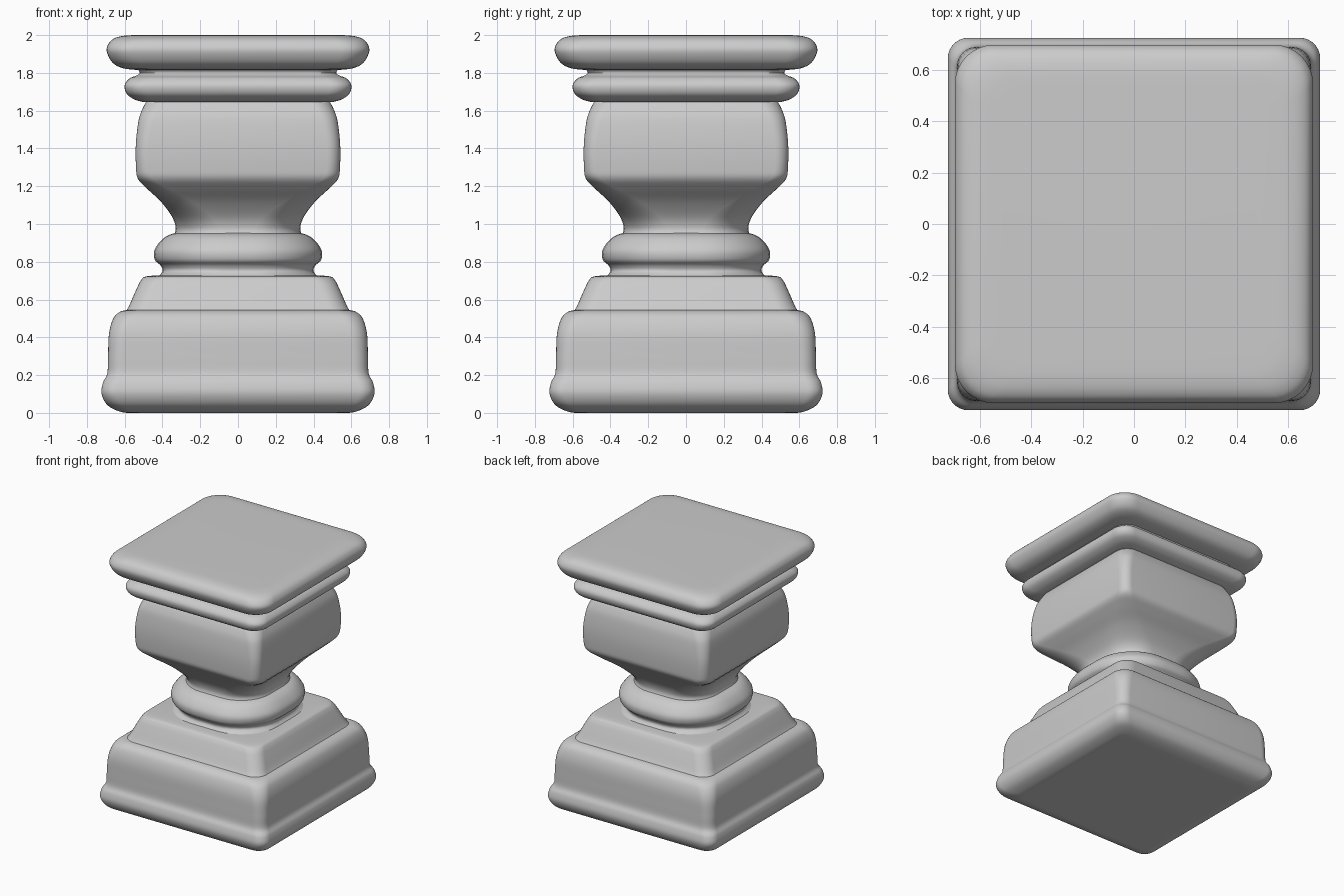
import bpy, bmesh, math

cube = bpy.data.objects.get("Cube")
if cube:
    bpy.data.objects.remove(cube, do_unlink=True)

stone = bpy.data.materials.new("grey stone")
stone.use_nodes = True
colour = (0.6, 0.6, 0.6, 1)
stone.diffuse_color = colour
stone.node_tree.nodes["Principled BSDF"].inputs["Base Color"].default_value = colour

ARC, STEPS = 8, 5


def smooth_profile(points):
    """Catmull-Rom curve through (height, half width, corner radius) points."""
    ext = [points[0]] + points + [points[-1]]
    out = []
    for a, b, c, d in zip(ext, ext[1:], ext[2:], ext[3:]):
        for k in range(STEPS):
            t = k / STEPS
            out.append([0.5 * (2 * q + (r - p) * t + (2 * p - 5 * q + 4 * r - s) * t * t
                               + (3 * q - p - 3 * r + s) * t ** 3)
                        for p, q, r, s in zip(a, b, c, d)])
    return out + [points[-1]]


def rounded_square(bm, z, half, radius):
    """One ring of vertices with four rounded corners."""
    ring = []
    for corner in range(4):
        mid = math.pi / 4 + corner * math.pi / 2
        cx = math.copysign(half - radius, math.cos(mid))
        cy = math.copysign(half - radius, math.sin(mid))
        for i in range(ARC + 1):
            a = mid + (i / ARC - 0.5) * math.pi / 2
            ring.append(bm.verts.new((cx + radius * math.cos(a), cy + radius * math.sin(a), z)))
    return ring


def moulding(name, points):
    """Loft rounded squares along a profile and close both ends."""
    bm = bmesh.new()
    rings = [rounded_square(bm, *p) for p in smooth_profile(points)]
    n = len(rings[0])
    for low, high in zip(rings, rings[1:]):
        for i in range(n):
            j = (i + 1) % n
            bm.faces.new((low[i], low[j], high[j], high[i]))
    bm.faces.new(rings[0][::-1])
    bm.faces.new(rings[-1])
    mesh = bpy.data.meshes.new(name)
    bm.to_mesh(mesh)
    bm.free()
    mesh.materials.append(stone)
    obj = bpy.data.objects.new(name, mesh)
    bpy.context.collection.objects.link(obj)
    bpy.ops.object.select_all(action="DESELECT")
    obj.select_set(True)
    bpy.context.view_layer.objects.active = obj
    bpy.ops.object.shade_smooth_by_angle(angle=math.radians(40))


# Base: rounded foot flowing into a square block
moulding("base_block", [
    (0, 0.56, 0.08), (0.005, 0.62, 0.08), (0.04, 0.69, 0.08), (0.1, 0.722, 0.08),
    (0.16, 0.715, 0.08), (0.21, 0.692, 0.08), (0.3, 0.688, 0.08), (0.42, 0.683, 0.09),
    (0.5, 0.66, 0.1), (0.535, 0.625, 0.1), (0.545, 0.585, 0.1)])

# Sloping shoulder above the base
moulding("base_shoulder", [
    (0.535, 0.595, 0.1), (0.57, 0.575, 0.1), (0.65, 0.54, 0.1),
    (0.7, 0.515, 0.1), (0.722, 0.49, 0.12), (0.728, 0.42, 0.16)])

# Nearly round ring between shoulder and neck
moulding("neck_ring", [
    (0.72, 0.425, 0.3), (0.75, 0.4, 0.32), (0.78, 0.41, 0.34), (0.81, 0.44, 0.37),
    (0.86, 0.443, 0.37), (0.91, 0.41, 0.34), (0.94, 0.37, 0.3), (0.955, 0.32, 0.26)])

# Flared neck growing into the square upper block
moulding("upper_block", [
    (0.94, 0.34, 0.26), (0.98, 0.33, 0.24), (1.04, 0.35, 0.21), (1.12, 0.41, 0.16),
    (1.19, 0.485, 0.11), (1.24, 0.53, 0.08), (1.3, 0.54, 0.07), (1.42, 0.541, 0.07),
    (1.54, 0.528, 0.08), (1.6, 0.51, 0.09), (1.65, 0.485, 0.1)])

# Lower capital moulding
moulding("capital_moulding", [
    (1.645, 0.5, 0.1), (1.66, 0.55, 0.1), (1.69, 0.59, 0.11), (1.735, 0.6, 0.11),
    (1.77, 0.575, 0.11), (1.785, 0.54, 0.11), (1.8, 0.52, 0.11), (1.83, 0.54, 0.11)])

# Top slab with a bulging edge
moulding("top_slab", [
    (1.815, 0.53, 0.12), (1.825, 0.61, 0.13), (1.855, 0.665, 0.14), (1.915, 0.695, 0.15),
    (1.96, 0.682, 0.15), (1.985, 0.65, 0.15), (1.997, 0.6, 0.14), (2, 0.54, 0.13)])
